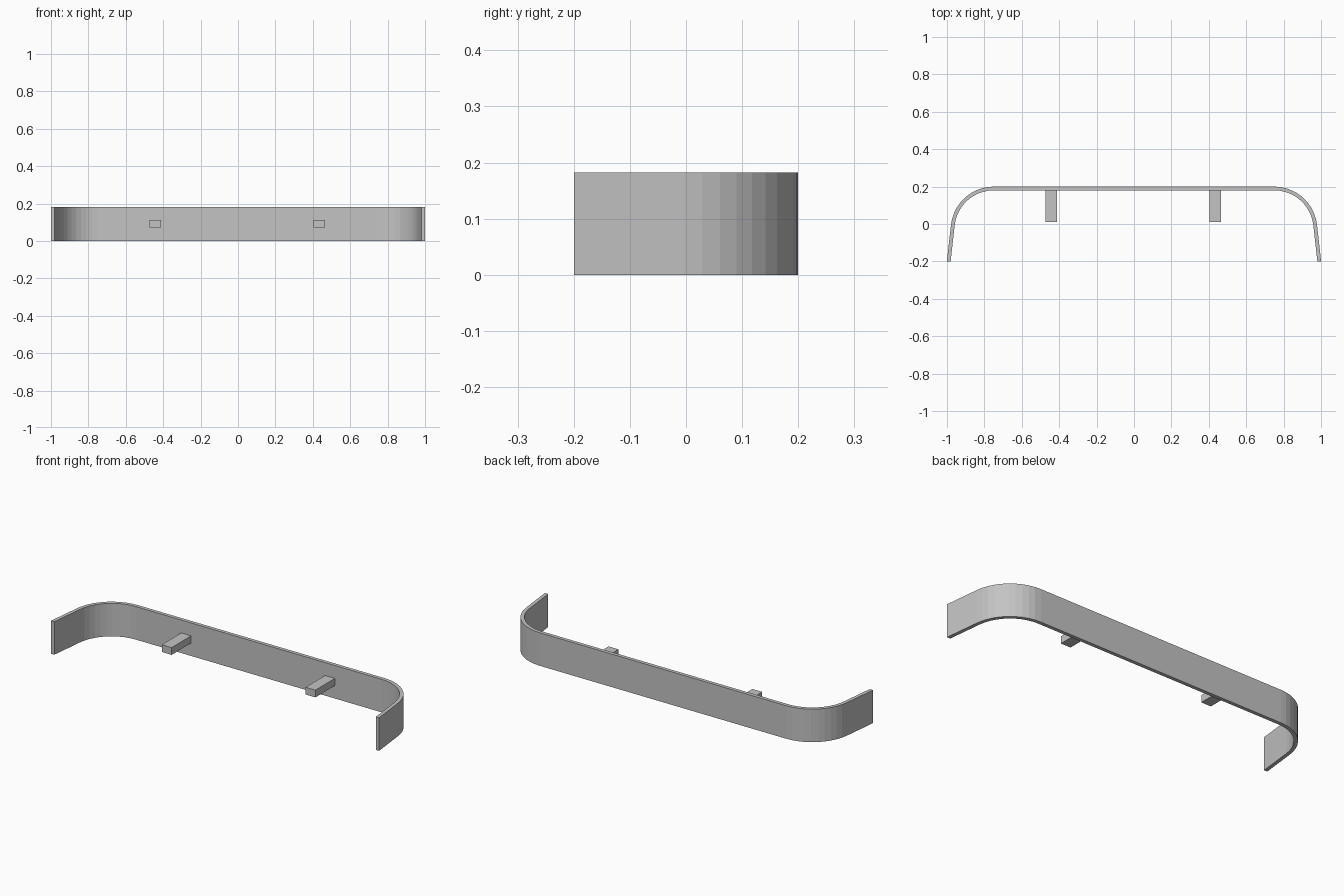
import bpy, bmesh
from math import sin, cos, radians
from mathutils import Vector

if "Cube" in bpy.data.objects:
    bpy.data.objects.remove(bpy.data.objects["Cube"])

HEIGHT, THICK = 0.182, 0.02
RADIUS, SEGMENTS, TILT = 0.23, 10, 6.4
BEND_X, BACK_Y, FRONT_Y = 0.75, 0.2, -0.2

grey = bpy.data.materials.new("plain grey")
grey.use_nodes = True
grey.diffuse_color = (0.55, 0.55, 0.55, 1)
grey.node_tree.nodes["Principled BSDF"].inputs["Base Color"].default_value = grey.diffuse_color


def add_object(name, bm):
    bmesh.ops.recalc_face_normals(bm, faces=bm.faces)
    mesh = bpy.data.meshes.new(name)
    bm.to_mesh(mesh)
    bm.free()
    mesh.materials.append(grey)
    obj = bpy.data.objects.new(name, mesh)
    bpy.context.collection.objects.link(obj)
    return obj


def half_outline(radius):
    """Right half of the band edge: rounded corner, then splayed leg."""
    points = []
    for i in range(SEGMENTS + 1):
        a = radians(90 + (TILT - 90) * i / SEGMENTS)
        points.append(Vector((BEND_X + radius * cos(a), BACK_Y - RADIUS + radius * sin(a), 0)))
    end = points[-1]
    drop = end.y - FRONT_Y
    points.append(Vector((end.x + drop * sin(radians(TILT)) / cos(radians(TILT)), FRONT_Y, 0)))
    return points


def full_outline(radius):
    right = half_outline(radius)
    return [Vector((-p.x, p.y, 0)) for p in reversed(right)] + right


# Curved band: strip between outer and inner edges, extruded upward
bm = bmesh.new()
outer = [bm.verts.new(p) for p in full_outline(RADIUS)]
inner = [bm.verts.new(p) for p in full_outline(RADIUS - THICK)]
for i in range(len(outer) - 1):
    bm.faces.new((outer[i], outer[i + 1], inner[i + 1], inner[i]))
top = bmesh.ops.extrude_face_region(bm, geom=bm.faces[:])["geom"]
bmesh.ops.translate(bm, vec=(0, 0, HEIGHT),
                    verts=[g for g in top if isinstance(g, bmesh.types.BMVert)])
add_object("curved_band", bm)

# Two mounting pegs on the inside of the back wall
for name, x in (("right_peg", -0.442), ("left_peg", 0.435)):
    bm = bmesh.new()
    bmesh.ops.create_cube(bm, size=1)
    bmesh.ops.scale(bm, vec=(0.06, 0.175, 0.04), verts=bm.verts)
    peg = add_object(name, bm)
    peg.location = (x, 0.0975, HEIGHT / 2)
